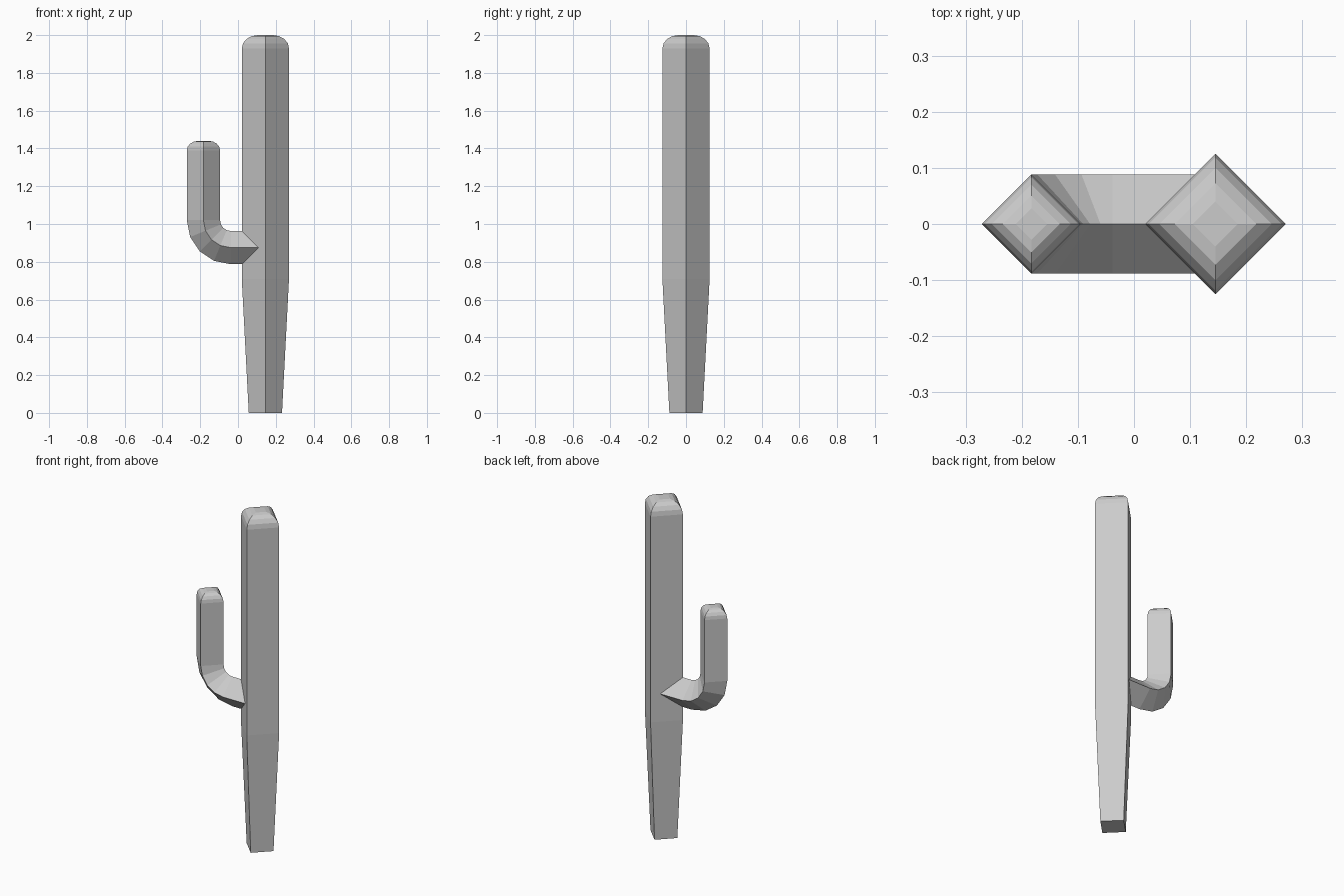
import bpy, bmesh
from math import sin, cos, pi, radians

if "Cube" in bpy.data.objects:
    bpy.data.objects.remove(bpy.data.objects["Cube"])


def sweep(name, stations):
    """Diamond-section tube in the XZ plane; station = (x, z, heading, radius)."""
    bm = bmesh.new()
    rings = []
    for x, z, heading, r in stations:
        nx, nz = sin(heading), -cos(heading)
        ring = []
        for k in range(4):
            u, v = r * cos(k * pi / 2), r * sin(k * pi / 2)
            ring.append(bm.verts.new((x + u * nx, v, z + u * nz)))
        rings.append(ring)
    for a, b in zip(rings, rings[1:]):
        for k in range(4):
            j = (k + 1) % 4
            bm.faces.new((a[k], a[j], b[j], b[k]))
    bm.faces.new(rings[0][::-1])
    bm.faces.new(rings[-1])
    bmesh.ops.recalc_face_normals(bm, faces=bm.faces)
    mesh = bpy.data.meshes.new(name)
    bm.to_mesh(mesh)
    bm.free()
    obj = bpy.data.objects.new(name, mesh)
    bpy.context.collection.objects.link(obj)
    return obj


def rounded_tip(x, top, radius, inset, height, steps=4):
    """Stations for a softly rounded upright end."""
    result = []
    for i in range(steps + 1):
        t = i / steps * pi / 2
        result.append((x, top - height * (1 - sin(t)), pi / 2,
                       radius - inset * (1 - cos(t))))
    return result


# Trunk: tapered foot, straight body, rounded top
trunk = [(0.145, 0, pi / 2, 0.088), (0.145, 0.71, pi / 2, 0.125)]
trunk += rounded_tip(0.145, 2.0, 0.125, 0.085, 0.07)
sweep("trunk", trunk)

# Arm: leaves the trunk sideways, bends upward, rounded top
arm = [(0.145, 0.875, pi, 0.088)]
for i in range(5):
    a = radians(22.5 * i)
    arm.append((-0.038 - 0.145 * sin(a), 1.02 - 0.145 * cos(a), pi - a, 0.088))
arm += rounded_tip(-0.183, 1.44, 0.088, 0.06, 0.05)
sweep("arm", arm)
